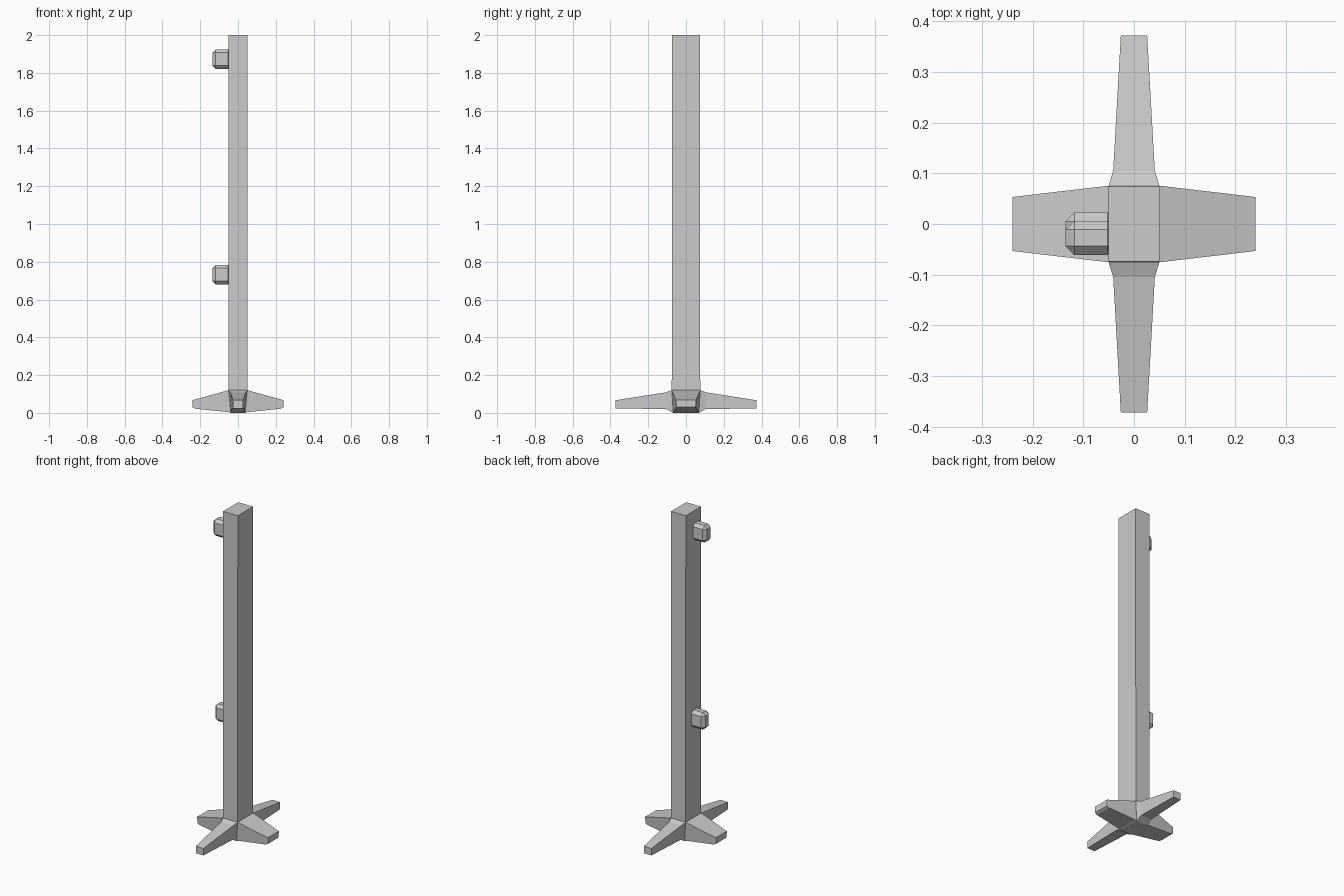
import bpy, bmesh
from mathutils import Matrix
from math import pi

if "Cube" in bpy.data.objects:
    bpy.data.objects.remove(bpy.data.objects["Cube"])


def loft(name, rings, matrix=Matrix()):
    """Skin a list of four-point rings and cap both ends."""
    bm = bmesh.new()
    loops = [[bm.verts.new(matrix @ Matrix.Translation(p).to_translation()) for p in r] for r in rings]
    for a, b in zip(loops, loops[1:]):
        for i in range(4):
            j = (i + 1) % 4
            bm.faces.new((a[i], a[j], b[j], b[i]))
    bm.faces.new(loops[0][::-1])
    bm.faces.new(loops[-1])
    bmesh.ops.recalc_face_normals(bm, faces=bm.faces)
    mesh = bpy.data.meshes.new(name)
    bm.to_mesh(mesh)
    bm.free()
    ob = bpy.data.objects.new(name, mesh)
    bpy.context.collection.objects.link(ob)
    return ob


def level(hx, hy, z):
    return [(-hx, -hy, z), (hx, -hy, z), (hx, hy, z), (-hx, hy, z)]


def section(d, low_half, low_z, top_half, top_z):
    """Leg cross-section at distance d along +x."""
    return [(d, -low_half, low_z), (d, low_half, low_z),
            (d, top_half, top_z), (d, -top_half, top_z)]


# Upright post with its tapered foot block
loft("post", [level(0.038, 0.068, 0), level(0.05, 0.0755, 0.12), level(0.05, 0.0735, 2)])

# Short wide legs on the sides, long narrow legs front and back
side_leg = [section(0.038, 0.068, 0.0, 0.0755, 0.123),
            section(0.05, 0.067, 0.004, 0.0755, 0.12),
            section(0.225, 0.053, 0.022, 0.055, 0.072),
            section(0.24, 0.051, 0.03, 0.053, 0.068)]
long_leg = [section(0.068, 0.038, 0.0, 0.05, 0.121),
            section(0.0755, 0.038, 0.004, 0.05, 0.12),
            section(0.105, 0.036, 0.02, 0.041, 0.109),
            section(0.372, 0.026, 0.024, 0.026, 0.067)]
for name, rings, turn in (("right_leg", side_leg, 0), ("left_leg", side_leg, pi),
                          ("back_leg", long_leg, pi / 2), ("front_leg", long_leg, -pi / 2)):
    loft(name, rings, Matrix.Rotation(turn, 4, 'Z'))

# Chamfered pegs on the left face of the post
for name, y, z in (("upper_peg", -0.0275, 1.873), ("lower_peg", -0.011, 0.732)):
    bpy.ops.mesh.primitive_cube_add(size=1, location=(-0.085, y, z))
    peg = bpy.context.object
    peg.name = name
    peg.scale = (0.10, 0.067, 0.104)
    bpy.ops.object.transform_apply(location=False, rotation=False, scale=True)
    bevel = peg.modifiers.new("chamfer", 'BEVEL')
    bevel.width = 0.0172
    bevel.segments = 1
